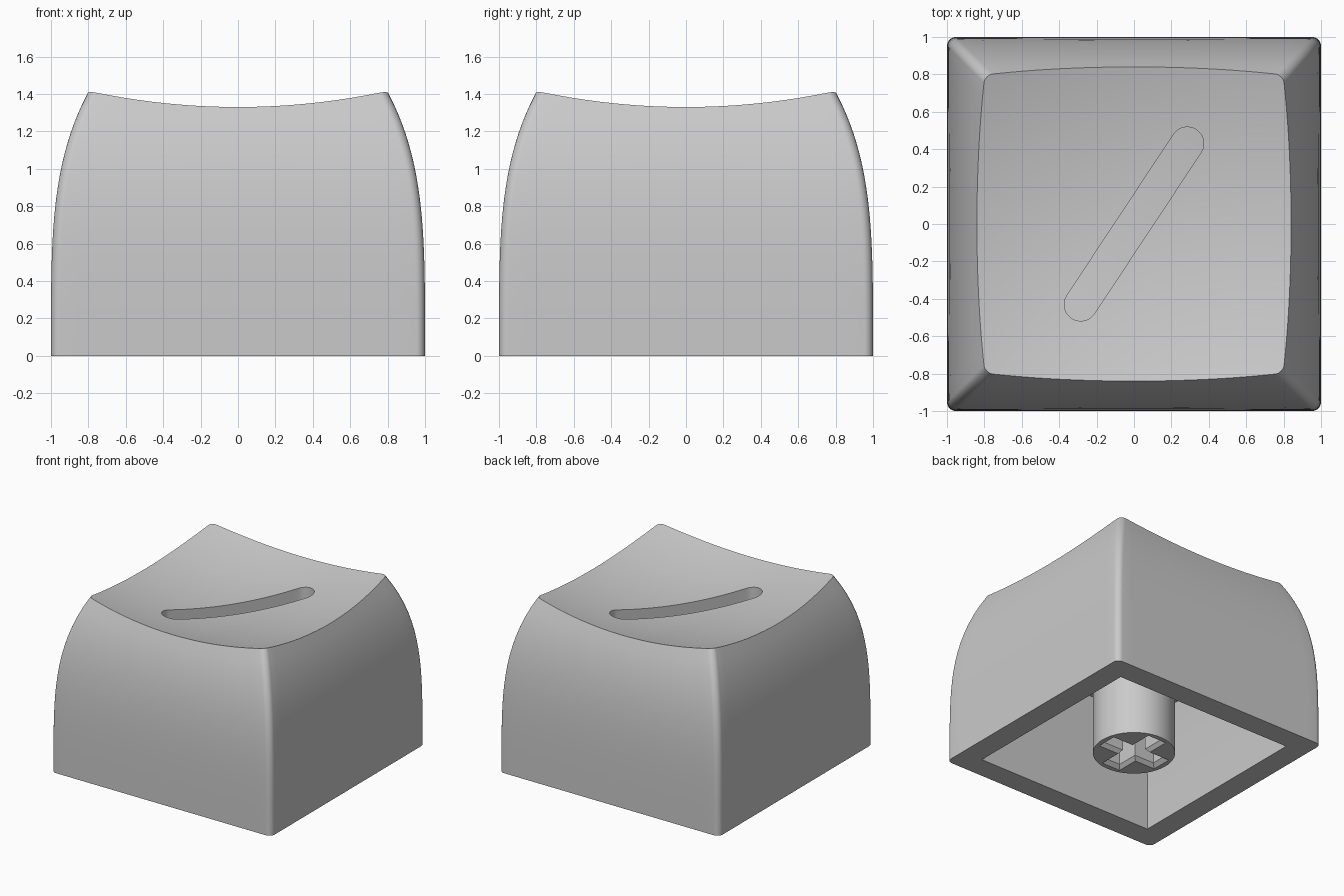
import bpy, bmesh, math

cube = bpy.data.objects.get("Cube")
if cube:
    bpy.data.objects.remove(cube, do_unlink=True)

grey = bpy.data.materials.new("plain grey")
grey.use_nodes = True
grey.diffuse_color = (0.59, 0.59, 0.59, 1)
grey.node_tree.nodes["Principled BSDF"].inputs["Base Color"].default_value = (0.59, 0.59, 0.59, 1)

TOP = 1.41


def taper(z):
    """How far the side walls lean in at height z."""
    return 0.2 * (max(z, 0) / TOP) ** 3.8


def dish(x, y):
    """Height of the scooped top."""
    return 1.224 + 0.15 * (x * x + y * y)


def loft(name, rings):
    """Closed solid skinned through rings of equal point count."""
    bm = bmesh.new()
    rows = [[bm.verts.new(p) for p in ring] for ring in rings]
    n = len(rows[0])
    for a, b in zip(rows, rows[1:]):
        for i in range(n):
            j = (i + 1) % n
            bm.faces.new((a[i], a[j], b[j], b[i]))
    bm.faces.new(rows[0][::-1])
    bm.faces.new(rows[-1])
    bmesh.ops.recalc_face_normals(bm, faces=bm.faces)
    mesh = bpy.data.meshes.new(name)
    bm.to_mesh(mesh)
    bm.free()
    mesh.materials.append(grey)
    obj = bpy.data.objects.new(name, mesh)
    bpy.context.collection.objects.link(obj)
    return obj


def activate(obj):
    bpy.ops.object.select_all(action='DESELECT')
    obj.select_set(True)
    bpy.context.view_layer.objects.active = obj


def cut(obj, cutter):
    """Subtract the cutter and discard it."""
    cutter.hide_render = True
    mod = obj.modifiers.new("cut", 'BOOLEAN')
    mod.operation = 'DIFFERENCE'
    mod.solver = 'EXACT'
    mod.object = cutter
    activate(obj)
    bpy.ops.object.modifier_apply(modifier=mod.name)
    bpy.data.objects.remove(cutter, do_unlink=True)


def smooth(obj):
    activate(obj)
    bpy.ops.object.shade_smooth_by_angle(angle=math.radians(30))


# Rounded-square outline: straight-side anchors and corner arcs, turned four times
SIDE, ARC, RADIUS = 20, 8, 0.048
quarter = [((1, -1 + 2 * i / SIDE), (1, 0)) for i in range(SIDE)]
quarter += [((1, 1), (math.cos(a), math.sin(a)))
            for a in (math.pi / 2 * i / ARC for i in range(ARC))]
outline = []
for _ in range(4):
    outline += quarter
    quarter = [((-c[1], c[0]), (-d[1], d[0])) for c, d in quarter]


def wall_point(c, d, z):
    w = 1 - taper(z) - RADIUS
    return (c[0] * w + d[0] * RADIUS, c[1] * w + d[1] * RADIUS, z)


def rim_height(c, d):
    """Height where the wall meets the scooped top."""
    z = TOP
    for _ in range(20):
        x, y, _z = wall_point(c, d, z)
        z = dish(x, y)
    return z


# Cap shell: curved walls, then a scooped top in shrinking rings
heights = [rim_height(c, d) for c, d in outline]
rings = [[wall_point(c, d, h * t / 18) for (c, d), h in zip(outline, heights)]
         for t in range(19)]
edge = rings[-1]
for s in (1 - i / 16.5 for i in range(1, 17)):
    rings.append([(x * s, y * s, dish(x * s, y * s)) for x, y, z in edge])
cap = loft("cap_shell", rings)

# Hollow underside with sharp corners and a flat ceiling
levels = [-0.1] + [0.092 * i for i in range(11)]
corners = ((1, 1), (-1, 1), (-1, -1), (1, -1))
cut(cap, loft("cavity_cutter", [[(sx * (0.813 - taper(z)), sy * (0.813 - taper(z)), z)
                                 for sx, sy in corners] for z in levels]))

# Round-ended diagonal groove whose floor follows the scoop
HALF, RAD, DEPTH = 0.516, 0.088, 0.13
ux, uy = 0.552, 0.834
arc = [math.pi / 2 * i / 10 for i in range(11)]
stations = [(-HALF - RAD * math.cos(a), RAD * math.sin(a)) for a in arc]
stations += [(HALF * (i / 8 - 1), RAD) for i in range(1, 16)]
stations += [(HALF + RAD * math.sin(a), RAD * math.cos(a)) for a in arc]
sections = []
for along, half_width in stations:
    h = max(half_width, 0.004)
    a, b = [(ux * along - uy * s, uy * along + ux * s) for s in (-h, h)]
    sections.append([(*a, dish(*a) - DEPTH), (*b, dish(*b) - DEPTH), (*b, 1.6), (*a, 1.6)])
cut(cap, loft("groove_cutter", sections))
smooth(cap)

# Central stem with a cross-shaped socket and a small lead-in chamfer
circle = [2 * math.pi * i / 64 for i in range(64)]
stem = loft("stem", [[(0.31 * math.cos(a), 0.31 * math.sin(a), z) for a in circle]
                     for z in (0, 1)])


def cross(arm, half, z):
    pts = []
    arm_pts = [(arm, -half), (arm, half), (half, half)]
    for _ in range(4):
        pts += [(x, y, z) for x, y in arm_pts]
        arm_pts = [(-y, x) for x, y in arm_pts]
    return pts


cut(stem, loft("socket_cutter", [cross(0.27, 0.085, -0.05), cross(0.27, 0.085, 0),
                                 cross(0.24, 0.06, 0.03), cross(0.24, 0.06, 0.45)]))
smooth(stem)
